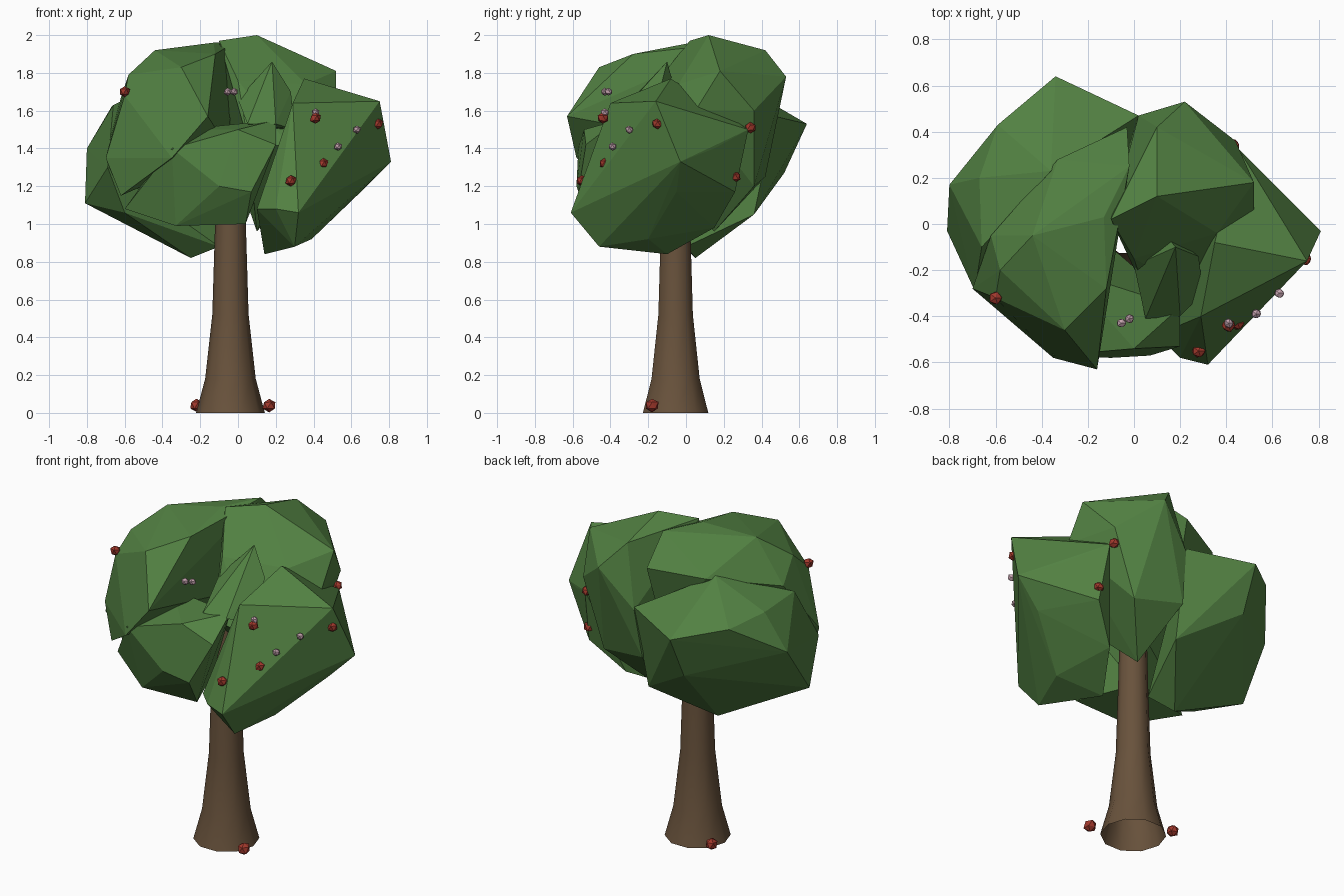
import bpy, bmesh, math, random
from mathutils import Vector

random.seed(4)


def material(name, rgb):
    m = bpy.data.materials.new(name)
    m.diffuse_color = (*rgb, 1)
    return m


LEAF = material("leaf green", (0.085, 0.22, 0.055))
BARK = material("bark brown", (0.14, 0.085, 0.045))
RED = material("fruit red", (0.36, 0.04, 0.025))
PINK = material("blossom pink", (0.55, 0.36, 0.42))


def finish(bm, name, mat):
    bmesh.ops.recalc_face_normals(bm, faces=bm.faces)
    me = bpy.data.meshes.new(name)
    bm.to_mesh(me)
    bm.free()
    me.materials.append(mat)
    ob = bpy.data.objects.new(name, me)
    bpy.context.collection.objects.link(ob)
    return ob


# Leaf clump: faceted hull around its few main corners
def clump(name, corners):
    bm = bmesh.new()
    for p in corners:
        bm.verts.new(p)
    res = bmesh.ops.convex_hull(bm, input=bm.verts)
    inside = [e for e in res["geom_interior"] if isinstance(e, bmesh.types.BMVert)]
    bmesh.ops.delete(bm, geom=inside, context='VERTS')
    return finish(bm, name, LEAF)


clump("leaves_front_left",
      [(-.16, -.63, 1.57), (-.6, -.32, 1.68), (-.58, -.2, 1.79), (-.44, -.05, 1.92),
       (-.13, .03, 1.96), (-.3, -.46, 1.83), (-.12, -.28, 1.9), (-.35, -.58, 1.35),
       (-.7, -.28, 1.35), (-.33, .28, 1.76), (-.62, -.33, 1.15), (-.02, .25, 1.96),
       (-.03, .42, 1.8), (-.62, -.05, 1.67), (-.05, .3, 1.4)])
clump("leaves_top",
      [(.1, .12, 2.0), (-.1, .02, 1.97), (.52, .18, 1.81), (.52, .05, 1.6), (.22, .53, 1.78),
       (.1, .42, 1.92), (0, -.15, 1.76), (.36, -.04, 1.74), (.44, .36, 1.6), (.02, .47, 1.55),
       (.1, .15, .96), (.3, .36, 1.2), (.28, -.3, 1.4), (.05, -.3, 1.45),
       (0, .42, 1.25)])
clump("leaves_centre_bump",
      [(.18, -.1, 1.86), (0, -.18, 1.66), (.28, -.14, 1.7), (.2, -.4, 1.53),
       (.05, -.41, 1.53), (.3, -.3, 1.5), (.1, 0, 1.5)])
clump("leaves_right",
      [(.81, -.03, 1.33), (.75, -.16, 1.65), (.32, -.61, 1.06), (.14, -.1, .84),
       (.3, -.46, .88), (.39, -.2, .92), (.65, -.05, 1.17), (.29, -.4, 1.64),
       (.1, -.48, 1.08), (.35, -.08, 1.77), (.63, .15, 1.4), (.45, .33, 1.5),
       (.47, .26, 1.17), (.3, .15, .98), (.2, -.58, 1.08)])
clump("leaves_back_left",
      [(-.81, -.03, 1.11), (-.8, .17, 1.4), (-.34, .64, 1.53), (-.25, .05, .82),
       (-.59, .43, 1.58), (.02, .47, 1.57), (-.6, -.2, 1.06), (-.69, -.29, 1.3),
       (-.67, .2, 1.62), (-.36, .23, 1.77), (-.1, 0, .88), (0, .36, 1.05),
       (-.35, .52, 1.27), (-.66, -.1, 1.63)])
clump("leaves_front",
      [(-.33, -.45, .99), (.04, -.45, 1.0), (-.1, -.1, 1.0), (.07, -.57, 1.17),
       (.2, -.53, 1.42), (-.35, -.57, 1.4), (0, -.54, 1.5), (-.6, -.3, 1.08),
       (-.1, -.58, 1.2), (.2, -.36, 1.55), (-.3, -.2, 1.5)])

# Trunk: flared lathe, open underneath
SIDES = 10
bm = bmesh.new()
rings = []
for r, z in [(.182, 0), (.134, .18), (.096, .52), (.083, .95), (.075, 1.3)]:
    rings.append([bm.verts.new((-.04 + r * math.cos(a), -.055 + r * math.sin(a), z))
                  for a in (math.tau * i / SIDES for i in range(SIDES))])
for lo, hi in zip(rings, rings[1:]):
    for i in range(SIDES):
        j = (i + 1) % SIDES
        bm.faces.new((lo[i], lo[j], hi[j], hi[i]))
trunk = finish(bm, "trunk", BARK)
bpy.context.view_layer.objects.active = trunk
trunk.select_set(True)
bpy.ops.object.shade_smooth_by_angle(angle=math.radians(50))


# Small faceted fruits and blossoms
def bead(name, p, r, mat):
    bm = bmesh.new()
    bmesh.ops.create_icosphere(bm, subdivisions=1, radius=r)
    for v in bm.verts:
        v.co = v.co * random.uniform(0.9, 1.08) + Vector(p)
    finish(bm, name, mat)


for p in [(-.6, -.32, 1.7), (.41, -.44, 1.56), (.45, -.43, 1.32), (.28, -.55, 1.23),
          (.74, -.15, 1.53), (.43, .34, 1.51), (.47, .26, 1.25)]:
    bead("fruit", p, 0.031, RED)
for p in [(.165, -.18, .04), (-.22, .07, .04)]:
    bead("fallen_fruit", p, 0.038, RED)
for p in [(-.055, -.43, 1.7), (-.02, -.41, 1.7), (.41, -.43, 1.59),
          (.53, -.39, 1.41), (.63, -.3, 1.5)]:
    bead("blossom", p, 0.022, PINK)
